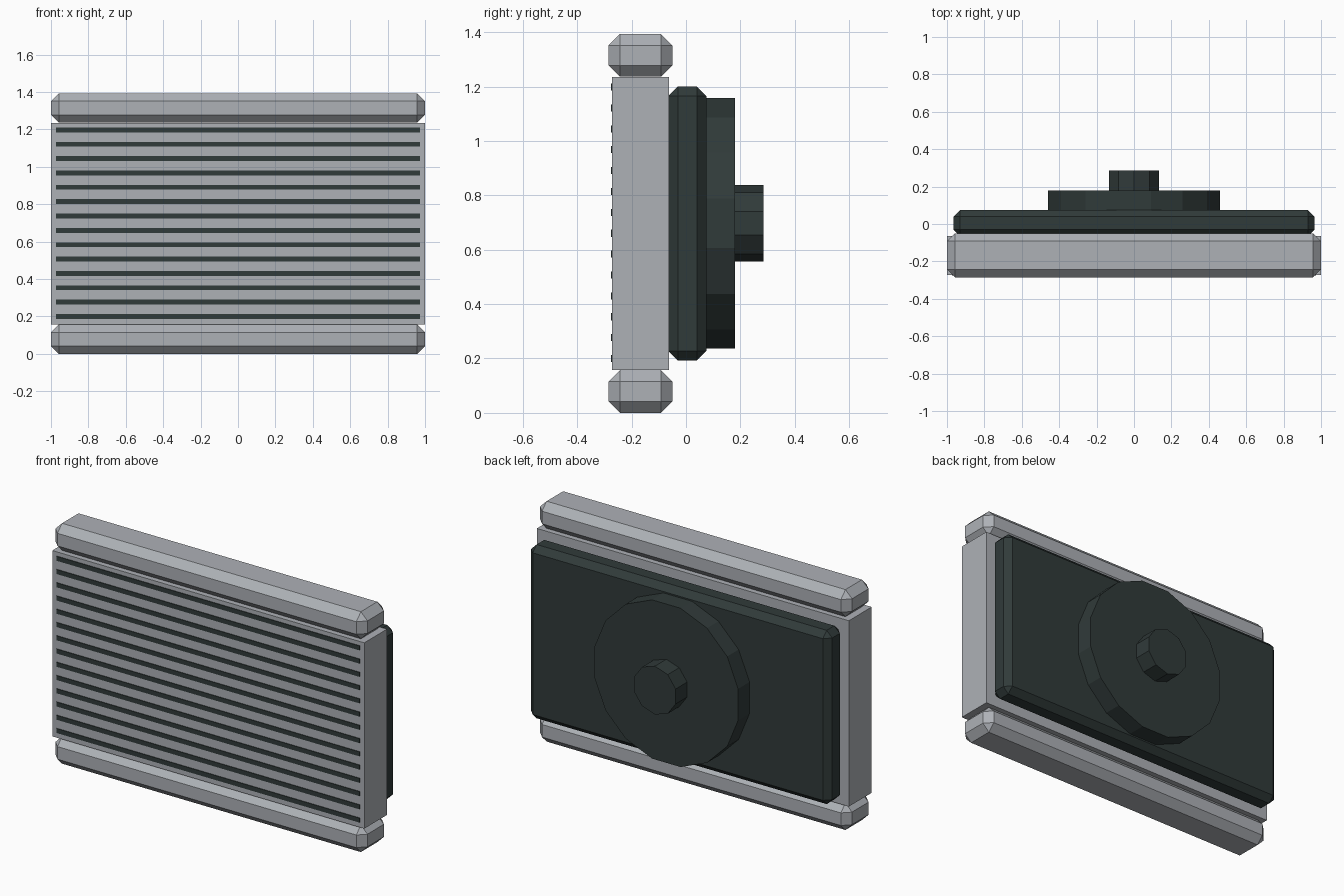
import bpy, bmesh, math
from mathutils import Matrix

if "Cube" in bpy.data.objects:
    bpy.data.objects.remove(bpy.data.objects["Cube"])


def material(name, rgb):
    m = bpy.data.materials.new(name)
    m.diffuse_color = (*rgb, 1)
    m.use_nodes = True
    m.node_tree.nodes["Principled BSDF"].inputs["Base Color"].default_value = m.diffuse_color
    return m


GREY = material("light_metal_grey", (0.42, 0.44, 0.47))
DARK = material("dark_green_grey", (0.030, 0.043, 0.042))


def add_object(name, bm, mat):
    me = bpy.data.meshes.new(name)
    bm.to_mesh(me)
    bm.free()
    me.materials.append(mat)
    ob = bpy.data.objects.new(name, me)
    bpy.context.collection.objects.link(ob)
    return ob


def box(name, x, y, z, mat, chamfer=0):
    """Box from (min, max) ranges, with optional one-segment chamfer."""
    bm = bmesh.new()
    size = [r[1] - r[0] for r in (x, y, z)]
    mid = [(r[1] + r[0]) / 2 for r in (x, y, z)]
    bmesh.ops.create_cube(bm, size=1, matrix=Matrix.Translation(mid) @ Matrix.Diagonal((*size, 1)))
    if chamfer:
        bmesh.ops.bevel(bm, geom=bm.edges[:], offset=chamfer, segments=1,
                        profile=0.5, affect='EDGES')
    return add_object(name, bm, mat)


def disc(name, radius, sides, y, z, turn, mat):
    """Flat-sided cylinder along y; turn=0 puts a corner at the top."""
    bm = bmesh.new()
    place = (Matrix.Translation((0, (y[0] + y[1]) / 2, z))
             @ Matrix.Rotation(math.pi / 2, 4, 'X')
             @ Matrix.Rotation(math.pi / 2 + turn, 4, 'Z'))
    # start from a ring whose first corner lies on local x
    ring = [bm.verts.new((radius * math.cos(2 * math.pi * i / sides),
                          radius * math.sin(2 * math.pi * i / sides),
                          -(y[1] - y[0]) / 2)) for i in range(sides)]
    cap = bm.faces.new(ring)
    ext = bmesh.ops.extrude_face_region(bm, geom=[cap], use_keep_orig=True)
    top = [g for g in ext["geom"] if isinstance(g, bmesh.types.BMVert)]
    bmesh.ops.translate(bm, verts=top, vec=(0, 0, y[1] - y[0]))
    bmesh.ops.transform(bm, matrix=place, verts=bm.verts[:])
    bmesh.ops.recalc_face_normals(bm, faces=bm.faces[:])
    return add_object(name, bm, mat)


# radiator core with end tanks above and below
box("core", (-1, 1), (-0.272, -0.063), (0.158, 1.235), GREY)
box("bottom_tank", (-1, 1), (-0.285, -0.05), (0, 0.157), GREY, 0.042)
box("top_tank", (-1, 1), (-0.285, -0.05), (1.236, 1.393), GREY, 0.042)

# cooling fins on the front
FINS = 14
for i in range(FINS):
    z = 0.2 + i * (1.198 - 0.2) / (FINS - 1)
    box(f"fin_{i + 1}", (-0.972, 0.972), (-0.276, -0.268), (z - 0.013, z + 0.013), DARK)

# fan shroud, fan housing and motor hub on the back
box("shroud", (-0.965, 0.965), (-0.065, 0.075), (0.193, 1.2), DARK, 0.035)
disc("fan_housing", 0.469, 16, (0.07, 0.18), 0.697, math.pi / 16, DARK)
disc("motor_hub", 0.14, 10, (0.175, 0.285), 0.697, 0, DARK)
